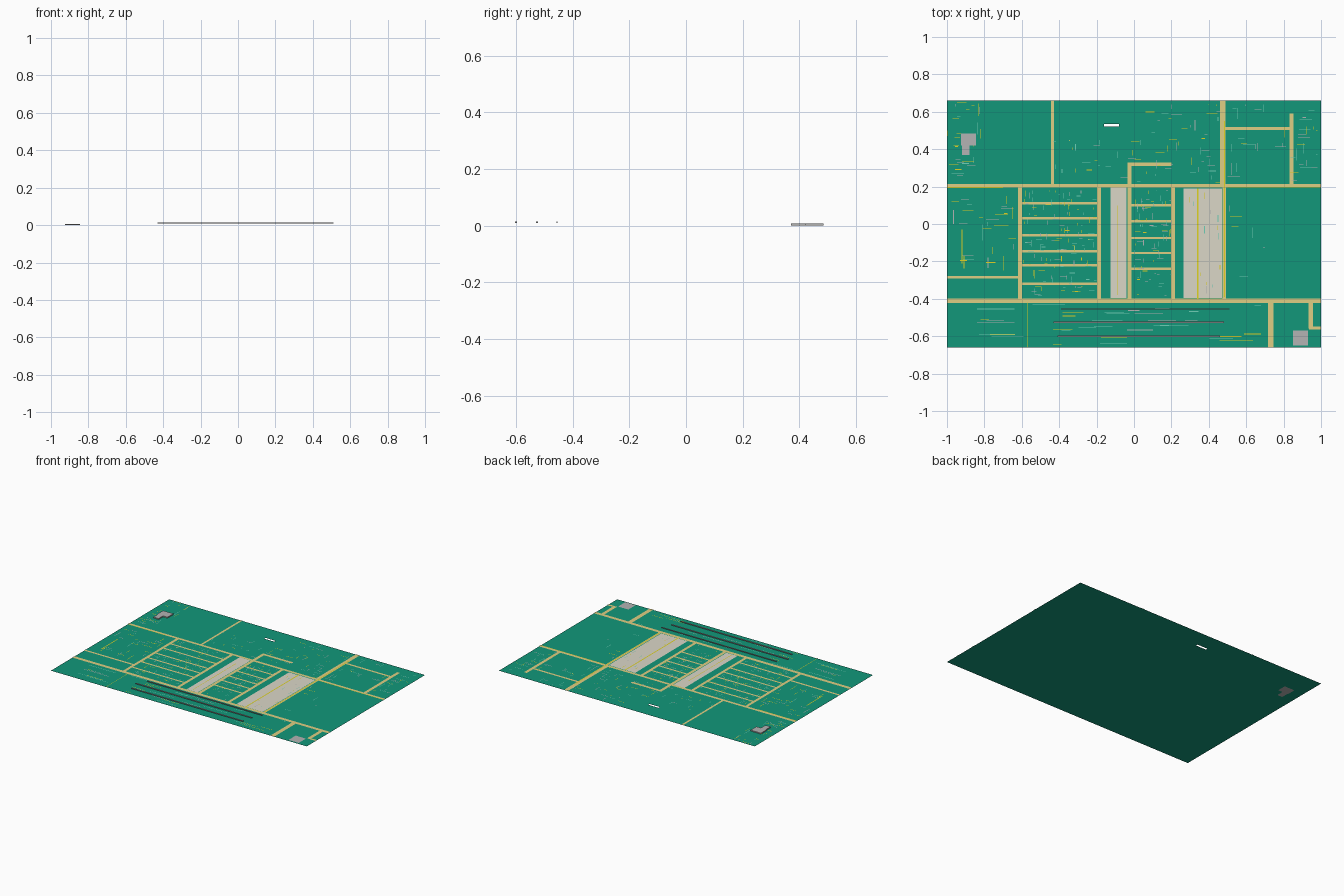
import bpy, bmesh, random

if "Cube" in bpy.data.objects:
    bpy.data.objects.remove(bpy.data.objects["Cube"])

random.seed(4)


def lin(c):
    return tuple((v / 255) ** 2.2 for v in c) + (1,)


def material(name, rgb):
    m = bpy.data.materials.new(name)
    m.diffuse_color = lin(rgb)
    m.use_nodes = True
    m.node_tree.nodes["Principled BSDF"].inputs["Base Color"].default_value = m.diffuse_color
    return m


GREEN = material("green_ground", (25, 150, 121))
TAN = material("tan_road", (222, 206, 130))
CREAM = material("cream_plot", (218, 214, 198))
YELLOW = material("yellow_line", (222, 210, 40))
GREY = material("grey_patch", (178, 178, 178))
MINT = material("mint_line", (110, 205, 180))


def finish(name, bm, mat):
    me = bpy.data.meshes.new(name)
    bm.to_mesh(me)
    bm.free()
    me.materials.append(mat)
    ob = bpy.data.objects.new(name, me)
    bpy.context.collection.objects.link(ob)
    return ob


def flat(name, rects, z, mat):
    """Flat sheets from (x0, x1, y0, y1) rectangles."""
    bm = bmesh.new()
    for x0, x1, y0, y1 in rects:
        bm.faces.new([bm.verts.new(p) for p in
                      ((x0, y0, z), (x1, y0, z), (x1, y1, z), (x0, y1, z))])
    return finish(name, bm, mat)


def raised(name, rects, z0, z1, mat):
    """Thin solid slabs, extruded from flat rectangles."""
    ob = flat(name, rects, z0, mat)
    bm = bmesh.new()
    bm.from_mesh(ob.data)
    geo = bmesh.ops.extrude_face_region(bm, geom=bm.faces[:], use_keep_orig=True)
    top = [v for v in geo["geom"] if isinstance(v, bmesh.types.BMVert)]
    bmesh.ops.translate(bm, verts=top, vec=(0, 0, z1 - z0))
    bmesh.ops.recalc_face_normals(bm, faces=bm.faces[:])
    bm.to_mesh(ob.data)
    bm.free()
    return ob


def across(y, x0, x1, w):
    return (x0, x1, y - w / 2, y + w / 2)


def along(x, y0, y1, w):
    return (x - w / 2, x + w / 2, y0, y1)


# Ground sheet, with a slot and a stepped opening left out
slot = (-0.16, -0.08, 0.52, 0.535)
patch = [(-0.925, -0.845, 0.42, 0.485), (-0.92, -0.88, 0.37, 0.42)]
holes = [slot] + patch
xs = sorted({-1, 1} | {v for h in holes for v in h[:2]})
ys = sorted({-0.66, 0.66} | {v for h in holes for v in h[2:]})


def in_hole(x, y):
    return any(h[0] < x < h[1] and h[2] < y < h[3] for h in holes)


cells = [(a, b, c, d) for a, b in zip(xs, xs[1:]) for c, d in zip(ys, ys[1:])
         if not in_hole((a + b) / 2, (c + d) / 2)]
ground = flat("ground", cells, 0, GREEN)
bm = bmesh.new()
bm.from_mesh(ground.data)
bmesh.ops.remove_doubles(bm, verts=bm.verts[:], dist=1e-5)
bm.to_mesh(ground.data)
bm.free()

# Stepped grey block set in its opening, and the flat corner patch
raised("stepped_block", patch, 0, 0.007, GREY)
flat("corner_patch", [(0.85, 0.93, -0.65, -0.57)], 0.002, GREY)

# Pale plots between the road blocks
flat("pale_plots", [(-0.125, -0.04, -0.395, 0.195), (0.265, 0.47, -0.395, 0.19)],
     0.0015, CREAM)

# Main roads
flat("cross_roads", [
    across(0.205, -1, 1, 0.02), across(-0.41, -1, 1, 0.025),
    across(0.51, 0.49, 0.84, 0.016), across(0.32, -0.035, 0.2, 0.02),
    across(-0.285, -1, -0.61, 0.015), across(-0.555, 0.935, 1, 0.016)], 0.002, TAN)
flat("long_roads", [
    along(-0.435, 0.21, 0.66, 0.015), along(0.475, 0.21, 0.66, 0.03),
    along(0.483, -0.4, 0.2, 0.018), along(0.842, 0.21, 0.59, 0.022),
    along(-0.025, -0.4, 0.33, 0.022), along(-0.61, -0.4, 0.2, 0.02),
    along(-0.187, -0.4, 0.2, 0.02), along(0.208, -0.4, 0.2, 0.02),
    along(0.732, -0.66, -0.42, 0.03), along(0.945, -0.56, -0.42, 0.024)], 0.002, TAN)

# Side streets, like ladder rungs
flat("side_streets",
     [across(y, -0.6, -0.195, 0.013) for y in (0.11, 0.03, -0.06, -0.145, -0.22, -0.32)]
     + [across(y, -0.015, 0.2, 0.013) for y in (0.1, 0.015, -0.075, -0.155, -0.24)],
     0.002, TAN)

# Yellow centre lines
flat("yellow_lines", [
    along(0.34, -0.4, 0.19, 0.008), along(-0.087, -0.38, 0.1, 0.004),
    along(0.483, -0.39, 0.55, 0.006), along(-0.92, -0.21, -0.03, 0.006),
    along(-0.567, -0.66, -0.42, 0.003), across(0.196, 0.5, 1, 0.004),
    across(0.195, -1, -0.7, 0.004)], 0.003, YELLOW)

# Three long raised rails near the front edge
raised("front_rails", [across(-0.455, -0.39, 0.51, 0.005),
                       across(-0.525, -0.43, 0.48, 0.007),
                       across(-0.6, -0.41, 0.46, 0.007)], 0.009, 0.014, GREY)


# Fine scattered marks: x range, y range, count, longest, chance of running across
zones = [
    (-1, -0.82, 0.25, 0.65, 30, 0.07, 0.6), (0.5, 0.98, 0.23, 0.64, 38, 0.07, 0.7),
    (-0.45, 0.46, 0.22, 0.45, 45, 0.05, 0.5), (0.05, 0.46, 0.45, 0.64, 18, 0.06, 0.6),
    (-0.6, -0.2, -0.39, 0.18, 130, 0.035, 0.5), (-0.01, 0.2, -0.39, 0.18, 75, 0.035, 0.5),
    (-0.98, -0.63, -0.27, 0.15, 28, 0.09, 0.5), (0.27, 0.46, -0.38, 0.17, 14, 0.05, 0.1),
    (0.5, 0.7, -0.38, 0.17, 6, 0.1, 0.4), (-0.85, 0.68, -0.65, -0.43, 34, 0.2, 1)]
marks = {"yellow_marks": [], "grey_marks": [], "mint_marks": []}
for x0, x1, y0, y1, n, longest, chance in zones:
    for _ in range(n):
        x, y = random.uniform(x0, x1), random.uniform(y0, y1)
        s = random.uniform(0.2, 1) * longest
        if random.random() < chance:
            r = across(y, x, min(x + s, x1), 0.003)
        else:
            r = along(x, y, min(y + s, y1), 0.003)
        marks[random.choice(list(marks))].append(r)
for (name, rects), mat in zip(marks.items(), (YELLOW, GREY, MINT)):
    flat(name, rects, 0.0025, mat)
flat("long_mint_marks", [across(-0.455, -0.84, -0.64, 0.004)], 0.003, MINT)
flat("long_grey_marks", [across(-0.525, -0.84, -0.64, 0.004)], 0.003, GREY)
